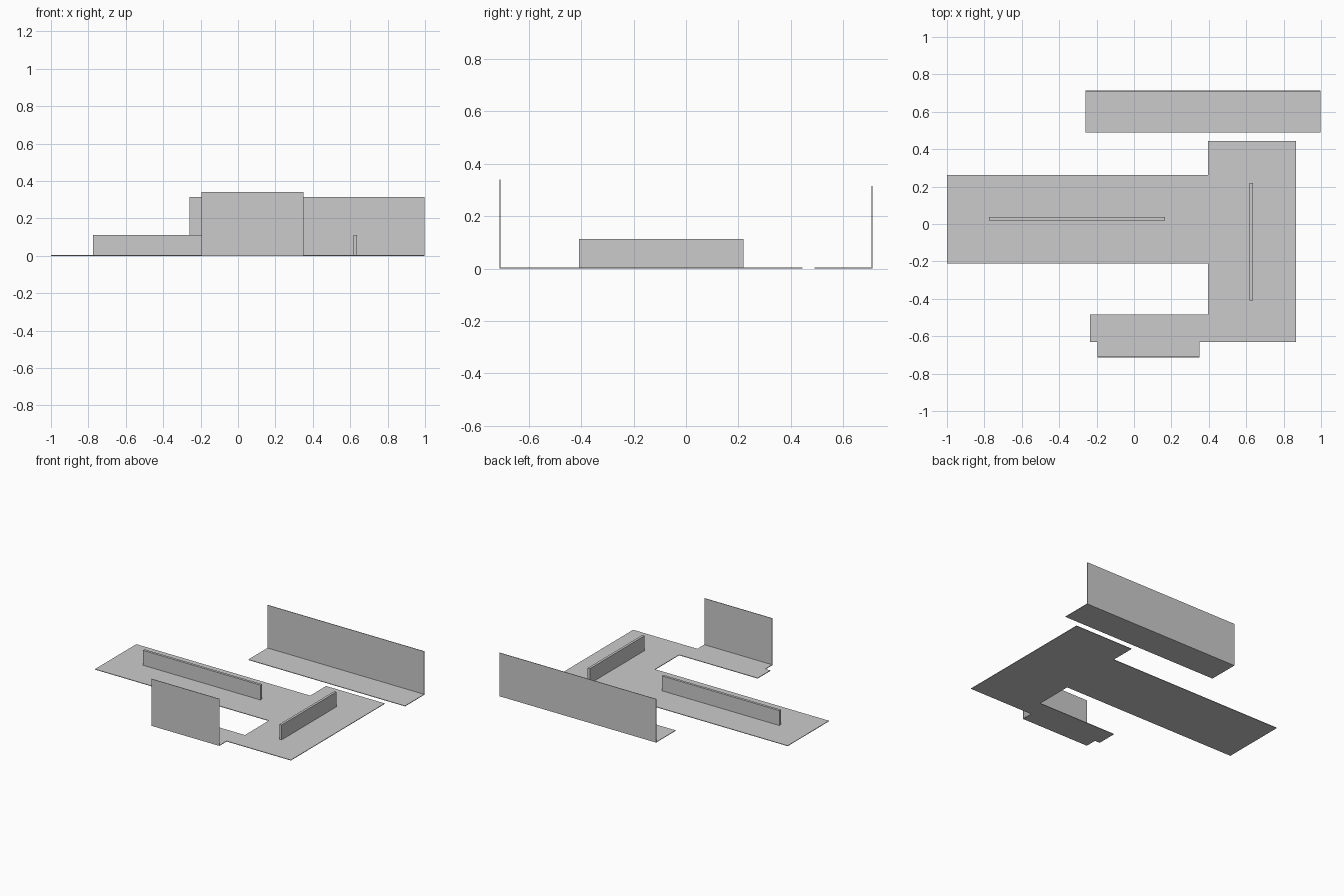
import bpy, bmesh
from mathutils import Matrix, Vector

if "Cube" in bpy.data.objects:
    bpy.data.objects.remove(bpy.data.objects["Cube"])

T = 0.004  # sheet thickness


def prism(name, outline, direction):
    """Extrude a closed planar outline along a direction."""
    bm = bmesh.new()
    face = bm.faces.new([bm.verts.new(p) for p in outline])
    ext = bmesh.ops.extrude_face_region(bm, geom=[face])
    verts = [g for g in ext["geom"] if isinstance(g, bmesh.types.BMVert)]
    bmesh.ops.translate(bm, verts=verts, vec=Vector(direction))
    bmesh.ops.recalc_face_normals(bm, faces=bm.faces[:])
    mesh = bpy.data.meshes.new(name)
    bm.to_mesh(mesh)
    bm.free()
    obj = bpy.data.objects.new(name, mesh)
    bpy.context.collection.objects.link(obj)
    return obj


def box(name, x0, x1, y0, y1, z0, z1):
    return prism(name, [(x0, y0, z0), (x1, y0, z0), (x1, y1, z0), (x0, y1, z0)],
                 (0, 0, z1 - z0))


# Flat base plate: long arm, cross piece, short arm with bend tab
plate = [(-1, -0.21), (0.395, -0.21), (0.395, -0.485), (-0.235, -0.485),
         (-0.235, -0.63), (-0.195, -0.63), (-0.195, -0.713), (0.35, -0.713),
         (0.35, -0.63), (0.865, -0.63), (0.865, 0.445), (0.395, 0.445),
         (0.395, 0.263), (-1, 0.263)]
prism("base_plate", [(x, y, 0) for x, y in plate], (0, 0, T))

# Upright flange folded up from the bend tab
box("front_flange", -0.195, 0.35, -0.713, -0.713 + T, T, 0.34)

# Separate angle bracket, one L profile swept along x
angle = [(0.49, 0), (0.713, 0), (0.713, 0.315), (0.713 - T, 0.315),
         (0.713 - T, T), (0.49, T)]
prism("rear_angle_bracket", [(-0.26, y, z) for y, z in angle], (1.257, 0, 0))

# Stiffening bars standing on the plate
box("long_rib", -0.776, 0.166, 0.02, 0.038, T, 0.112)
box("cross_rib", 0.618, 0.636, -0.408, 0.22, T, 0.112)
